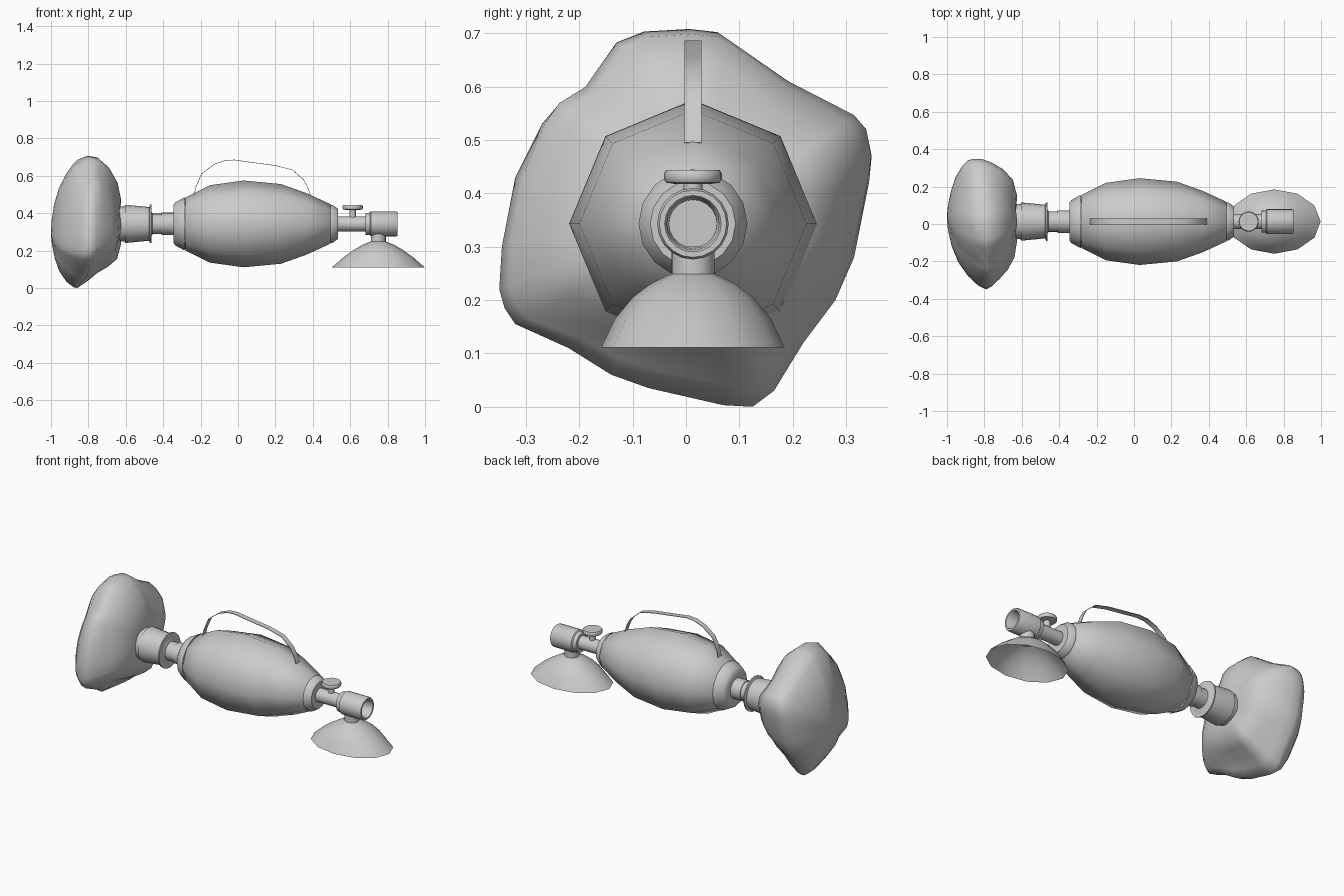
import bpy, bmesh, math
from mathutils import Vector

if "Cube" in bpy.data.objects:
    bpy.data.objects.remove(bpy.data.objects["Cube"])

CY, CZ = 0.013, 0.343   # shared long axis of the device


def finish(name, verts, faces, angle=40):
    me = bpy.data.meshes.new(name)
    me.from_pydata(verts, [], faces)
    bm = bmesh.new()
    bm.from_mesh(me)
    bmesh.ops.remove_doubles(bm, verts=bm.verts, dist=1e-5)
    bmesh.ops.recalc_face_normals(bm, faces=bm.faces)
    bm.to_mesh(me)
    bm.free()
    ob = bpy.data.objects.new(name, me)
    bpy.context.collection.objects.link(ob)
    bpy.ops.object.select_all(action='DESELECT')
    ob.select_set(True)
    bpy.context.view_layer.objects.active = ob
    bpy.ops.object.shade_smooth_by_angle(angle=math.radians(angle))
    return ob


def loft(name, rings, angle=40, cap_start=True, cap_end=True):
    n = len(rings[0])
    verts = [p for r in rings for p in r]
    faces = [(i * n + j, i * n + (j + 1) % n, (i + 1) * n + (j + 1) % n, (i + 1) * n + j)
             for i in range(len(rings) - 1) for j in range(n)]
    if cap_start:
        faces.append(tuple(range(n)))
    if cap_end:
        faces.append(tuple(range(len(verts) - n, len(verts))))
    return finish(name, verts, faces, angle)


def lathe_x(name, prof, n=20, angle=40):
    rings = [[(x, CY + r * math.cos(2 * math.pi * k / n), CZ + r * math.sin(2 * math.pi * k / n))
              for k in range(n)] for x, r in prof]
    return loft(name, rings, angle)


def lathe_z(name, cx, prof, n=20, angle=40, **caps):
    # profile entries: z, x radius, y radius
    rings = [[(cx + a * math.cos(2 * math.pi * k / n), CY + b * math.sin(2 * math.pi * k / n), z)
              for k in range(n)] for z, a, b in prof]
    return loft(name, rings, angle, **caps)


# squeeze bag (eight sided, smooth) and its two end collars
lathe_x("squeeze_bag", [(-0.285, 0.125), (-0.28, 0.142), (-0.15, 0.207), (0.03, 0.232),
                        (0.23, 0.213), (0.37, 0.163), (0.495, 0.105), (0.5, 0.09)], 8, 50)
lathe_x("rear_collar", [(-0.346, 0.055), (-0.346, 0.1), (-0.335, 0.115), (-0.29, 0.14),
                        (-0.283, 0.14), (-0.283, 0.1)], 16)
lathe_x("front_collar", [(0.49, 0.08), (0.495, 0.102), (0.505, 0.102), (0.535, 0.08),
                         (0.535, 0.04)], 16)

# rear tube and reservoir connector
lathe_x("rear_tube", [(-0.47, 0.055), (-0.41, 0.055), (-0.41, 0.06), (-0.34, 0.06)])
lathe_x("reservoir_connector", [(-0.66, 0.09), (-0.63, 0.092), (-0.605, 0.095), (-0.605, 0.101),
                                (-0.59, 0.101), (-0.475, 0.09), (-0.47, 0.103), (-0.463, 0.103),
                                (-0.463, 0.065), (-0.456, 0.055)])

# front tube, patient valve with open bore
lathe_x("front_tube", [(0.53, 0.04), (0.69, 0.04)])
lathe_x("patient_valve", [(0.683, 0.04), (0.683, 0.058), (0.705, 0.06), (0.71, 0.067),
                          (0.845, 0.067), (0.852, 0.063), (0.852, 0.053), (0.845, 0.049),
                          (0.76, 0.045)])

# pressure relief cap on its stem
lathe_z("relief_stem", 0.613, [(0.375, .018, .018), (0.42, .018, .018)], 12)
lathe_z("relief_cap", 0.613, [(0.417, .03, .03), (0.42, .05, .05), (0.426, .054, .054),
                              (0.438, .054, .054), (0.444, .05, .05)], 20)

# face mask: neck and open shell
lathe_z("mask_neck", 0.75, [(0.235, .04, .04), (0.3, .04, .04)])
lathe_z("mask_shell", 0.75, [(0.111, .248, .172), (0.165, .186, .146), (0.205, .13, .113),
                             (0.23, .087, .08), (0.245, .05, .05), (0.25, .038, .038)], 12,
        60, cap_start=False)

# carrying strap: thin ribbon over the bag
path = [(-.235, .495), (-.225, .54), (-.195, .61), (-.13, .66), (-.07, .682), (-.02, .685),
        (.05, .675), (.2, .655), (.29, .632), (.35, .58), (.372, .54), (.388, .495)]
rings = []
for i, (x, z) in enumerate(path):
    a, b = path[max(i - 1, 0)], path[min(i + 1, len(path) - 1)]
    t = Vector((b[0] - a[0], b[1] - a[1])).normalized() * 0.0015
    rings.append([(x - s * t.y, y, z + s * t.x)
                  for s, y in ((1, -.003), (1, .029), (-1, .029), (-1, -.003))])
loft("carry_strap", rings)

# crumpled reservoir bag: outline (y, z) lofted to both sides of a wavering seam
outline = [(.125, .0), (.165, .03), (.22, .12), (.28, .2), (.315, .28), (.343, .42), (.348, .47),
           (.335, .52), (.31, .545), (.18, .6), (.05, .68), (0, .685), (-.08, .682), (-.13, .665),
           (-.19, .59), (-.24, .565), (-.27, .53), (-.32, .43), (-.345, .3), (-.35, .22),
           (-.34, .185), (-.32, .155), (-.22, .11), (-.14, .06), (-.07, .035), (.07, .003)]


def slice_at(back, front_t):
    # front_t: 0 on the seam, 1 at the end of the chosen side
    ring = []
    for y, z in outline:
        dy, dz = y, z - CZ
        a = math.atan2(dz, dy)
        seam = -0.85 - 0.04 * math.cos(a + math.pi) * (1 if dy > 0 else -1.5)
        seam = -0.86 if dy > 0.2 else (-0.79 if dy < -0.2 else -0.85 + 0.03 * max(-dy, 0) / 0.2)
        if back:
            s, w = [(0.96, .2), (0.84, .45), (0.65, .7), (0.42, .87), (0.18, .97), (0.03, 1.0)][front_t]
            x = seam + (-1.0 - seam) * w
            oy, oz = 0.035 * w, -0.045 * w
            x += 0.008 * math.sin(3 * a + 0.5) * s * w
        else:
            top = max(math.sin(a), 0) ** 2
            bot = max(-math.sin(a), 0) ** 2
            s, w = [(0.97, .2), (0.89, .42), (0.77, .68), (0.6, .9), (0.36, 1.0), (0.1, 1.0)][front_t]
            s *= 1 + (0.16 * top - 0.14 * bot) * math.sin(math.pi * min(w, .95))
            x = seam + (-0.63 - seam) * w
            oy, oz = 0.03 * w, 0.01 * w
            x += 0.012 * math.sin(4 * a + 1.0) * s * w
        ring.append((x, oy + dy * s, CZ + oz + dz * s))
    return ring


def seam_ring():
    return [(-0.86 if y > 0.2 else (-0.79 if y < -0.2 else -0.86 + 0.07 * max(-y, 0) / 0.2), y, z)
            for y, z in outline]


rings = [slice_at(True, i) for i in reversed(range(6))] + [seam_ring()]
rings += [slice_at(False, i) for i in range(6)]
loft("reservoir_bag", rings, 60)
